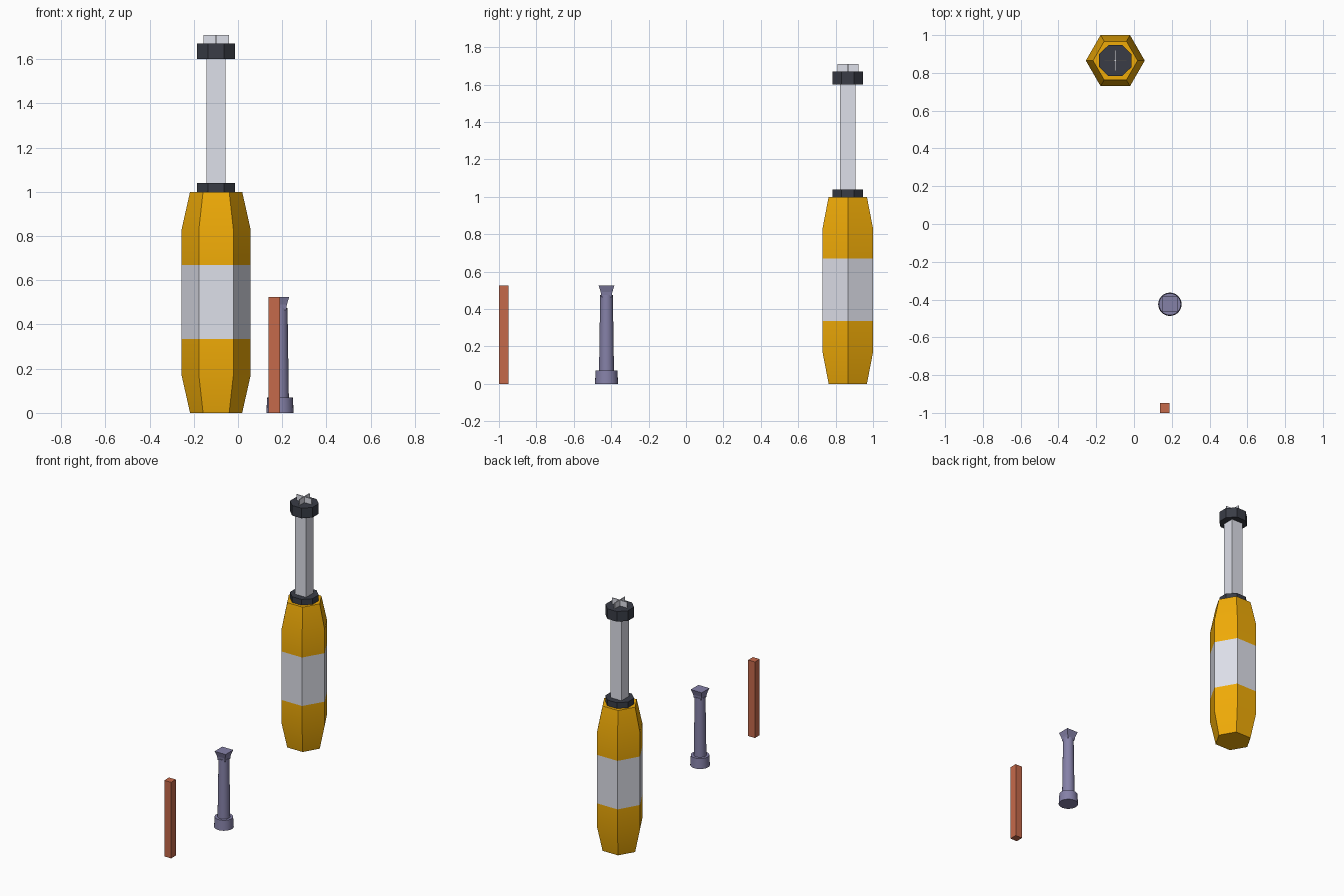
import bpy, bmesh, math

if "Cube" in bpy.data.objects:
    bpy.data.objects.remove(bpy.data.objects["Cube"])


def colour(name, code):
    mat = bpy.data.materials.new(name)
    rgb = [(int(code[i:i + 2], 16) / 255) ** 2.2 for i in (0, 2, 4)]
    mat.diffuse_color = (*rgb, 1)
    mat.use_nodes = True
    mat.node_tree.nodes["Principled BSDF"].inputs["Base Color"].default_value = mat.diffuse_color
    return mat


orange = colour("orange", "F0AA10")
light = colour("light_grey", "DDDFE9")
dark = colour("dark_grey", "3C3F48")
red = colour("red", "C4694C")
purple = colour("purple", "8480A6")


def loft(name, centre, sides, rings, mats, turn=0.0, smooth=None, bands=None, squash=1.0):
    """Stack of regular polygons; rings are (circumradius, z)."""
    bm = bmesh.new()
    loops = []
    for r, z in rings:
        loops.append([bm.verts.new((r * math.cos(turn + 2 * math.pi * i / sides),
                                    squash * r * math.sin(turn + 2 * math.pi * i / sides), z))
                      for i in range(sides)])
    for k, (a, b) in enumerate(zip(loops, loops[1:])):
        for i in range(sides):
            j = (i + 1) % sides
            f = bm.faces.new((a[i], a[j], b[j], b[i]))
            f.material_index = bands[k] if bands else 0
    bm.faces.new(loops[0][::-1])
    bm.faces.new(loops[-1])
    me = bpy.data.meshes.new(name)
    bm.to_mesh(me)
    bm.free()
    for m in mats:
        me.materials.append(m)
    ob = bpy.data.objects.new(name, me)
    bpy.context.collection.objects.link(ob)
    ob.location = (*centre, 0)
    if smooth:
        bpy.ops.object.select_all(action='DESELECT')
        ob.select_set(True)
        bpy.context.view_layer.objects.active = ob
        bpy.ops.object.shade_smooth_by_angle(angle=math.radians(smooth))
    return ob


def box(name, centre, half, z0, z1, mat):
    bpy.ops.mesh.primitive_cube_add(size=1, location=(*centre, (z0 + z1) / 2))
    ob = bpy.context.object
    ob.name = name
    ob.scale = (2 * half[0], 2 * half[1], z1 - z0)
    bpy.ops.object.transform_apply(location=False, rotation=False, scale=True)
    ob.data.materials.append(mat)
    return ob


Q = math.sqrt(2)

# Large tool: hexagonal handle with a pale grip band
tool = (-0.099, 0.865)
loft("handle", tool, 6,
     [(0.118, 0), (0.156, 0.17), (0.156, 0.335), (0.156, 0.67), (0.156, 0.83), (0.118, 1.0)],
     [orange, light], smooth=30, bands=[0, 0, 1, 0, 0])

# Octagonal collar and head, square shaft between them
for name, z0, z1 in (("collar", 1.0, 1.04), ("head", 1.6, 1.67)):
    loft(name, tool, 8, [(0.093, z0), (0.093, z1)], [dark], turn=math.pi / 8, squash=0.96)
box("shaft", tool, (0.0425, 0.0415), 1.03, 1.61, light)

# Crossed blades on the tip
box("blade_x", tool, (0.058, 0.003), 1.66, 1.71, light)
box("blade_y", tool, (0.003, 0.056), 1.66, 1.71, light)

# Small round pillar: foot, tapered stem, flared square cap
pin = (0.19, -0.425)
loft("pin_foot", pin, 24, [(0.062, 0), (0.058, 0.07)], [purple], smooth=30)
loft("pin_stem", pin, 24, [(0.040, 0.06), (0.034, 0.475)], [purple], smooth=30)
loft("pin_cap", pin, 4, [(0.028 * Q, 0.465), (0.031 * Q, 0.49), (0.042 * Q, 0.525)],
     [purple], turn=math.pi / 4)

# Plain red bar
box("red_bar", (0.163, -0.974), (0.026, 0.026), 0, 0.525, red)
